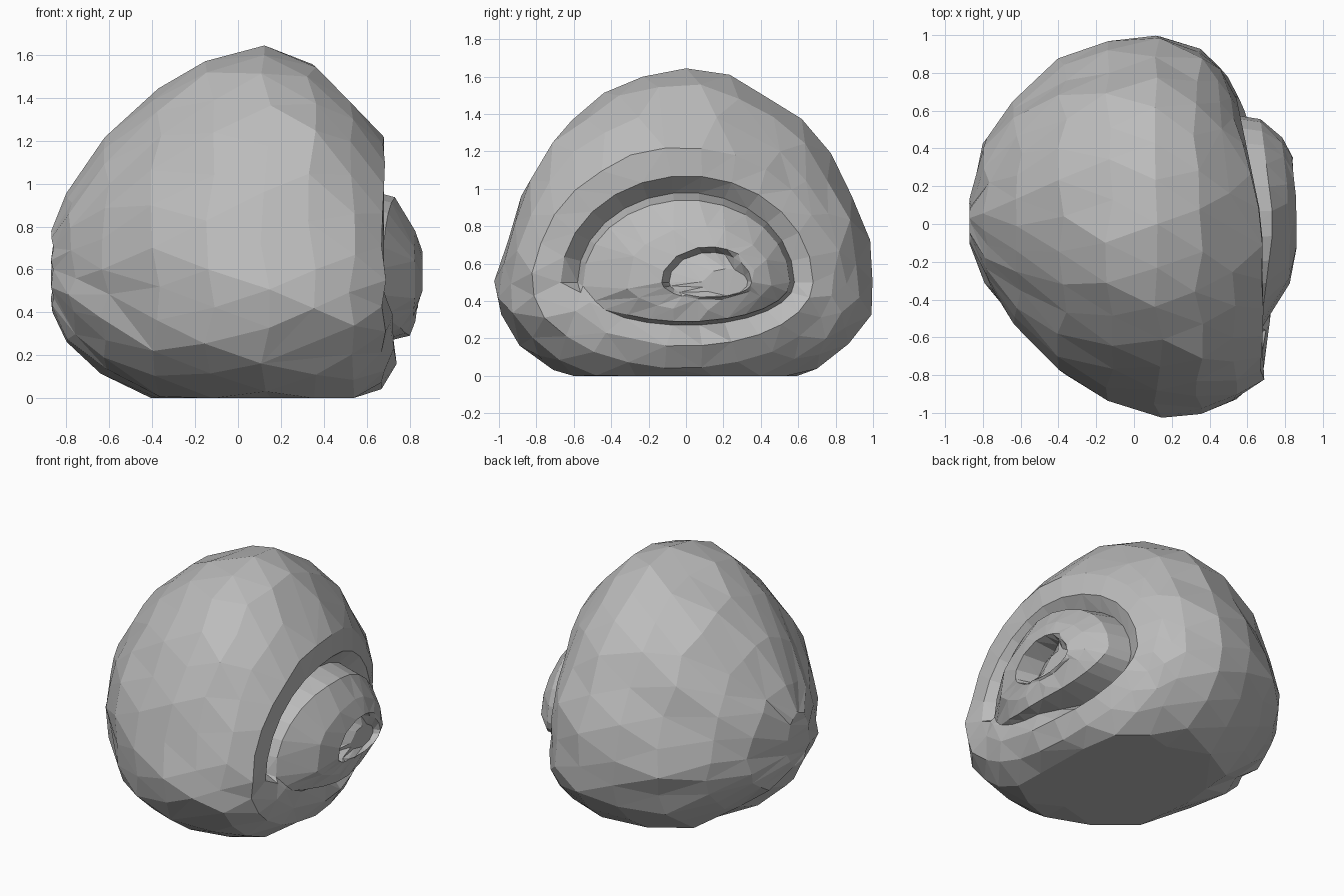
import bpy, bmesh, random
from math import cos, sin, pi

random.seed(4)
cube = bpy.data.objects.get("Cube")
if cube:
    bpy.data.objects.remove(cube)

SEGMENTS = 26

stone = bpy.data.materials.new("stone grey")
stone.use_nodes = True
GREY = (0.5, 0.5, 0.5, 1)
stone.diffuse_color = GREY
stone.node_tree.nodes["Principled BSDF"].inputs["Base Color"].default_value = GREY


def ring(bm, x_at, y0, y1, z0, z1, zc, jitter=0.0, phase=0.0, slump=0.0):
    """Egg-shaped loop across the x axis, flattened where it meets the ground.
    x_at gives x from the direction (back, up); slump widens the foot."""
    verts = []
    for i in range(SEGMENTS):
        a = 2 * pi * (i + phase) / SEGMENTS
        c, s = cos(a), sin(a)
        y = (y0 + y1) / 2 + (y1 - y0) / 2 * c * (1 - slump * 2 * s * abs(c))
        z = zc + (z1 - zc if s > 0 else zc - z0) * s
        grow = 1 + random.uniform(-jitter, jitter * 0.7)
        x = x_at(c, s) + random.uniform(-jitter, jitter)
        verts.append(bm.verts.new((x, y * grow, max(zc + (z - zc) * grow, 0))))
    return verts


def clamp(v):
    return min(1, max(0, v))


def outer_groove(c, s):
    """Groove depth: full all round except where the coil joins, low in front."""
    return clamp(3 + 3.6 * (0.62 * c + 0.79 * s))


def inner_groove(c, s):
    """Pocket depth: only above and in front of the core."""
    return clamp(1.3 * (0.6 * s - 0.7 * c))


bm = bmesh.new()

# Rounded outer whorl, from the blunt side towards the lip
body = [(-0.865, -0.10, 0.13, 0.40, 0.78), (-0.78, -0.33, 0.44, 0.26, 0.95),
        (-0.62, -0.54, 0.66, 0.11, 1.21), (-0.38, -0.78, 0.86, -0.06, 1.43),
        (-0.13, -0.94, 0.97, -0.14, 1.57), (0.13, -1.0, 1.0, -0.16, 1.63),
        (0.34, -0.99, 0.92, -0.15, 1.56)]
loops = []
for n, (x, y0, y1, z0, z1) in enumerate(body):
    loops.append(ring(bm, lambda c, s: x, y0, y1, z0, z1, 0.6,
                      0.026 if n else 0.008, n % 2 / 2, 0.07))

# Face of the outer whorl, the lip, and the floor of the groove
loops += [
    ring(bm, lambda c, s: 0.53 - 0.10 * max(0, c),
         -0.94, 0.85, -0.08, 1.40, 0.57, 0.018, 0.5, 0.07),
    ring(bm, lambda c, s: 0.68 - 0.20 * max(0, c),
         -0.82, 0.79, 0.04, 1.22, 0.55, 0.012, 0, 0.04),
    ring(bm, lambda c, s: 0.68 - 0.14 * max(0, c) + 0.06 * max(0, -s),
         -0.67, 0.68, 0.16, 1.07, 0.50),
    ring(bm, lambda c, s: 0.72 - 0.14 * outer_groove(c, s) - 0.07 * max(0, c),
         -0.58, 0.58, 0.27, 0.98, 0.50),
]

# Inner whorl rising out of the groove to its crest
loops += [
    ring(bm, lambda c, s: 0.74 - 0.07 * abs(c) + 0.07 * max(0, -s),
         -0.55, 0.555, 0.29, 0.94, 0.50),
    ring(bm, lambda c, s: 0.82 - 0.04 * max(0, c),
         -0.32, 0.46, 0.35, 0.80, 0.50, 0.008),
    ring(bm, lambda c, s: 0.86 - 0.03 * max(0, c) - 0.03 * max(0, -s),
         -0.13, 0.38, 0.41, 0.69, 0.50),
]

# Pocket under the crest and the core of the coil
loops += [
    ring(bm, lambda c, s: 0.84 - 0.13 * inner_groove(c, s),
         -0.09, 0.35, 0.42, 0.66, 0.50),
    ring(bm, lambda c, s: 0.80, 0.09, 0.33, 0.43, 0.57, 0.50),
]

# Skin the loops and close both ends
for lower, upper in zip(loops, loops[1:]):
    for i in range(SEGMENTS):
        j = (i + 1) % SEGMENTS
        bm.faces.new((lower[i], lower[j], upper[j], upper[i]))
bm.faces.new(loops[0][::-1])
bm.faces.new(loops[-1])

# Irregular triangular facets
bmesh.ops.dissolve_degenerate(bm, dist=0.005, edges=bm.edges[:])
bmesh.ops.recalc_face_normals(bm, faces=bm.faces[:])
bmesh.ops.triangulate(bm, faces=bm.faces[:], quad_method='SHORT_EDGE')

mesh = bpy.data.meshes.new("spiral_shell")
bm.to_mesh(mesh)
bm.free()
mesh.materials.append(stone)
shell = bpy.data.objects.new("spiral_shell", mesh)
bpy.context.collection.objects.link(shell)

# Merge small facets into larger chiselled planes
chisel = shell.modifiers.new("chisel", 'DECIMATE')
chisel.ratio = 0.8
